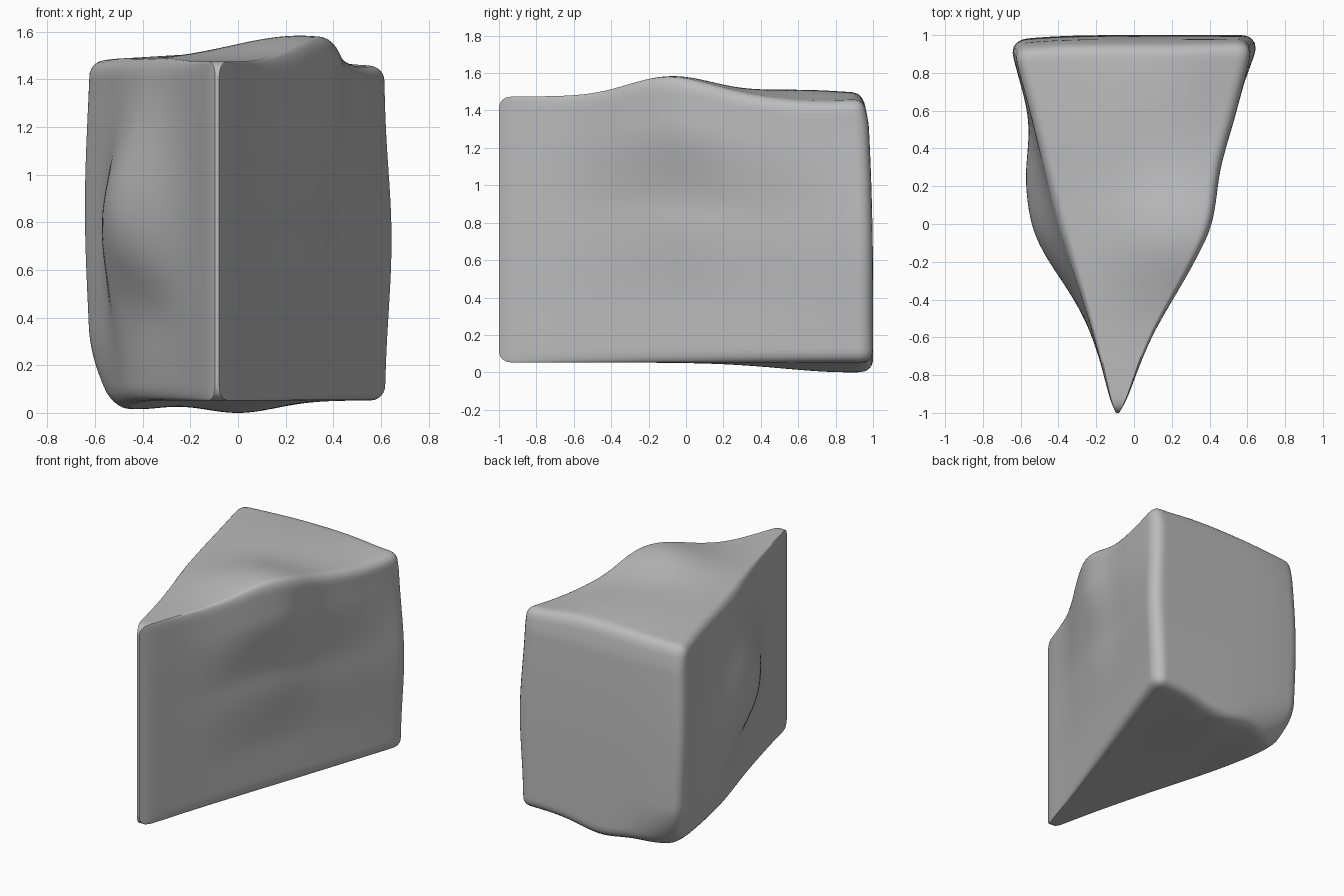
import bpy, bmesh, math
from mathutils import Vector

if "Cube" in bpy.data.objects:
    bpy.data.objects.remove(bpy.data.objects["Cube"])


def smooth_curve(points, t):
    """Cubic interpolation through (position, value) points."""
    def slope(i):
        a, b = points[max(i - 1, 0)], points[min(i + 1, len(points) - 1)]
        return (b[1] - a[1]) / (b[0] - a[0])
    t = min(max(t, points[0][0]), points[-1][0])
    i = 0
    while i < len(points) - 2 and t > points[i + 1][0]:
        i += 1
    (p, a), (q, b) = points[i], points[i + 1]
    w, s = q - p, (t - p) / (q - p)
    return (a * (1 + 2 * s) * (1 - s) ** 2 + b * s * s * (3 - 2 * s)
            + w * slope(i) * s * (1 - s) ** 2 + w * slope(i + 1) * s * s * (s - 1))


def bump(a, b, ca, cb, sa, sb):
    """Soft round swelling centred on (ca, cb)."""
    return math.exp(-((a - ca) / sa) ** 2 / 2 - ((b - cb) / sb) ** 2 / 2)


def ramp(t, a, b):
    """Smooth step from 0 at a to 1 at b."""
    s = min(max((t - a) / (b - a), 0), 1)
    return s * s * (3 - 2 * s)


# Plan outline of the two long sides, from the thin tip to the wide back
LEFT = [(-1, .097), (-.93, .125), (-.7, .185), (-.5, .24), (-.2, .325), (0, .385),
        (.3, .47), (.6, .545), (.9, .61), (1, .61)]
RIGHT_TOP = [(-1, -.078), (-.93, -.04), (-.7, .05), (-.55, .12), (-.2, .32), (0, .41),
             (.3, .46), (.6, .54), (.9, .61), (1, .61)]
RIGHT_BASE = [(-1, -.078), (-.93, -.04), (-.7, .04), (.9, .61), (1, .61)]
HALF = Vector((.6, 1, .75))
RADIUS = .065


def side_left(y, z, back, tuck):
    x = smooth_curve(LEFT, y) + .15 * bump(y, z, -.05, .82, .24, .29)
    x += .05 * bump(y, z, .28, .65, .16, .3)
    x += .035 * back * bump(z, 0, .85, 0, .4, 1)
    x -= .03 * bump(y, z, -.15, .42, .2, .13)
    return -(x - .13 * back * tuck)


def side_right(y, z, back):
    # Straight near the floor, swelling in two steps towards the top
    swell = .3 * ramp(z, .3, .75) + .7 * ramp(z, .8, 1.25)
    base, upper = smooth_curve(RIGHT_BASE, y), smooth_curve(RIGHT_TOP, y)
    return base + (upper - base) * swell + .035 * back * bump(z, 0, .72, 0, .3, 1)


def top(x, y):
    return (1.475 + .105 * bump(x, y, .27, -.08, .29, .23)
            + .035 * bump(x, y, 0, .6, .35, .35) - .035 * bump(x, y, .56, .65, .16, .3))


def bottom(x, y):
    return (.052 - .052 * bump(x, y, 0, .88, .16, .36)
            - .035 * bump(x, y, -.43, .8, .12, .3))


def shape(co):
    # Round the box edges, then bend the box into the wedge
    q = Vector(c * 2 * h for c, h in zip(co, HALF))
    inner = Vector(min(max(c, RADIUS - h), h - RADIUS) for c, h in zip(q, HALF))
    d = q - inner
    q = inner + d.normalized() * RADIUS
    u, y, w = q.x / HALF.x, q.y, q.z / HALF.z
    back = max(0, y) ** 2
    z = .75 + w * .72
    # The lower left back corner is worn away
    tuck = max(0, 1 - z / .35) ** 2
    lo, hi = side_left(y, z, back, tuck), side_right(y, z, back)
    x = lo + (hi - lo) * (u + 1) / 2
    zb, zt = bottom(x, y), top(x, y)
    z = zb + (zt - zb) * (w + 1) / 2
    # The back leans in towards the top and the left corner
    lean = .03 * max(0, z - .45) ** 2 + .02 * ramp(z, 1.3, 1.5)
    y -= back ** 2 * (lean + max(0, -u) ** 3 * (.025 + .16 * tuck))
    return Vector((x, y, z))


bm = bmesh.new()
bmesh.ops.create_cube(bm, size=1)
bmesh.ops.subdivide_edges(bm, edges=bm.edges[:], cuts=55, use_grid_fill=True)
for v in bm.verts:
    v.co = shape(v.co)
bmesh.ops.recalc_face_normals(bm, faces=bm.faces[:])
mesh = bpy.data.meshes.new("wedge_block")
bm.to_mesh(mesh)
bm.free()
wedge = bpy.data.objects.new("wedge_block", mesh)
bpy.context.collection.objects.link(wedge)

# Plain grey surface
grey = bpy.data.materials.new("plain_grey")
grey.use_nodes = True
colour = (.5, .5, .5, 1)
grey.diffuse_color = colour
grey.node_tree.nodes["Principled BSDF"].inputs["Base Color"].default_value = colour
mesh.materials.append(grey)

bpy.context.view_layer.objects.active = wedge
wedge.select_set(True)
bpy.ops.object.shade_smooth_by_angle(angle=math.radians(40))
